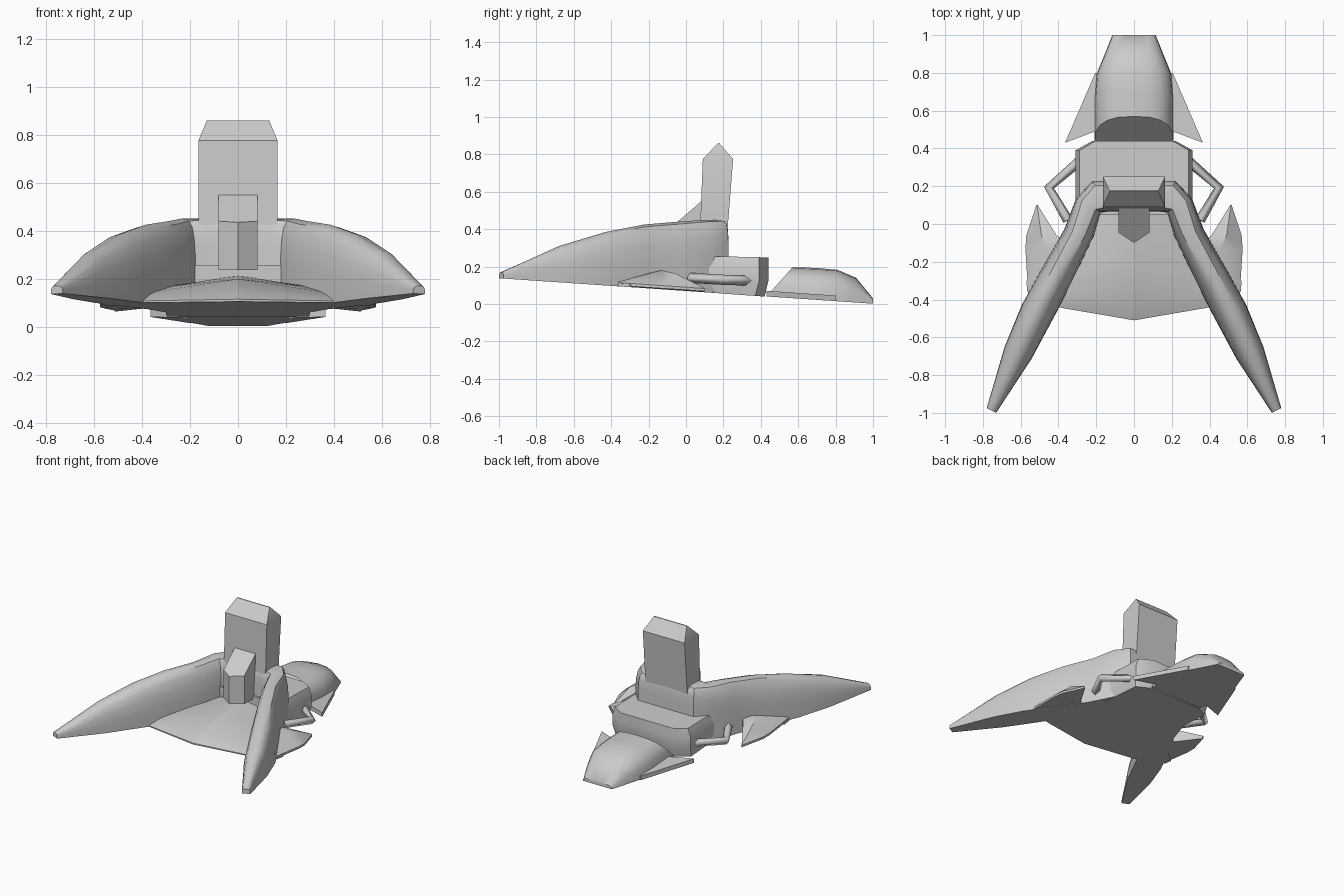
import bpy, bmesh, math

if "Cube" in bpy.data.objects:
    bpy.data.objects.remove(bpy.data.objects["Cube"])


def belly_z(y):
    # every underside lies on one gently tilted plane
    return 0.07 - 0.068 * y


def finish(ob, angle, mirror):
    bpy.context.collection.objects.link(ob)
    if mirror:
        m = ob.modifiers.new("mirror", 'MIRROR')
        m.use_clip = True
    bpy.ops.object.select_all(action='DESELECT')
    ob.select_set(True)
    bpy.context.view_layer.objects.active = ob
    if angle:
        bpy.ops.object.shade_smooth_by_angle(angle=math.radians(angle))
    return ob


def loft(name, rings, angle=0, mirror=False, cap_start=True, cap_end=True):
    bm = bmesh.new()
    vs = [[bm.verts.new(p) for p in r] for r in rings]
    n = len(rings[0])
    for a, b in zip(vs, vs[1:]):
        for i in range(n):
            j = (i + 1) % n
            bm.faces.new((a[i], a[j], b[j], b[i]))
    if cap_start:
        bm.faces.new(vs[0])
    if cap_end:
        bm.faces.new(vs[-1])
    bmesh.ops.recalc_face_normals(bm, faces=bm.faces)
    # an open end confuses the recalculation least when checked by volume
    if bm.calc_volume(signed=True) < 0:
        bmesh.ops.reverse_faces(bm, faces=bm.faces)
    me = bpy.data.meshes.new(name)
    bm.to_mesh(me)
    bm.free()
    return finish(bpy.data.objects.new(name, me), angle, mirror)


def arch(a, b, top, e, n=10):
    # arched section standing on the belly plane between points a and b
    pts = []
    for i in range(n + 1):
        t = math.pi * i / n
        c = math.cos(t)
        u = (1 - math.copysign(abs(c) ** e, c)) / 2
        x, y = (a[k] + (b[k] - a[k]) * u for k in (0, 1))
        s = max(math.sin(t), 0) ** e if 0 < i < n else 0
        z0 = belly_z(y)
        pts.append((x, y, z0 + (top - z0) * s))
    return pts


# Swept wings joined by the central cowl
sections = [
    ((0.00, 0.065), (0.00, 0.228), 0.45, 0.25),
    ((0.13, 0.065), (0.22, 0.228), 0.45, 0.30),
    ((0.175, 0.06), (0.305, 0.14), 0.45, 0.50),
    ((0.21, -0.06), (0.37, -0.03), 0.44, 0.70),
    ((0.29, -0.23), (0.48, -0.22), 0.425, 0.75),
    ((0.39, -0.43), (0.595, -0.43), 0.385, 0.80),
    ((0.54, -0.71), (0.685, -0.65), 0.31, 0.80),
    ((0.73, -1.00), (0.78, -0.975), 0.17, 0.60),
]
loft("wings", [arch(*s) for s in sections], 40, True, cap_start=False)

# Belly plate between the wings
rows = [(-0.51, 0.0, -0.36, 0.565, 0.01), (-0.42, 0.0, -0.3, 0.57, 0.055),
        (-0.20, 0.0, -0.15, 0.40, 0.115), (0.10, 0.0, 0.10, 0.31, 0.15)]


def plate_ring(y0, x0, y1, x1, h):
    xm, ym = 0.41 * x1 / 0.565, y0 + (y1 - y0) * 0.47
    line = [(x0, y0, h), (xm, ym, h * 0.75), (x1, y1, 0.015)]
    low = [(x, y, belly_z(y)) for x, y, _ in line]
    return low + [(x, y, belly_z(y) + t) for x, y, t in reversed(line)]


loft("belly_plate", [plate_ring(*r) for r in rows], 35, True)

# Winglets beside the belly: y, inner x, outer x, top z
stations = [(-0.37, 0.42, 0.56, 0.125), (-0.13, 0.34, 0.575, 0.18),
            (-0.06, 0.41, 0.57, 0.165), (0.10, 0.51, 0.517, 0.085)]
loft("side_winglets", [[(xi, y, belly_z(y)), (xo, y, belly_z(y) + 0.005),
                        (xo, y, belly_z(y) + 0.02), ((xi + xo) / 2, y, zt),
                        (xi, y, zt)] for y, xi, xo, zt in stations], 35, True)

# Rear hull block
outline = [(0.31, 0.05), (0.31, 0.39), (0.22, 0.44),
           (-0.22, 0.44), (-0.31, 0.39), (-0.31, 0.05)]
rings = []
for s, z in ((0.96, None), (1, 0.13), (1, 0.20), (0.93, 0.258)):
    rings.append([(x * s, y - (0.02 if z is None and y > 0.1 else 0),
                   belly_z(y) if z is None else z - 0.04 * max(y - 0.2, 0))
                  for x, y in outline])
loft("rear_hull", rings, 35)

# Tall tower with a ridged top
tower = [(0.40, 0.165, 0.075, 0.222), (0.775, 0.165, 0.09, 0.252),
         (0.86, 0.13, 0.171, 0.178)]
loft("tower", [[(-w, a, z), (w, a, z), (w, b, z), (-w, b, z)]
               for z, w, a, b in tower], 30)

# Five-sided block in front of the tower, with a sloping top
foot = [(-0.082, 0.082, 0.55), (-0.082, -0.045, 0.44), (0, -0.1, 0.435),
        (0.082, -0.045, 0.44), (0.082, 0.082, 0.55)]
loft("front_block", [[(x, y, 0.237) for x, y, _ in foot], foot], 40)

# Tail pod: base y, half width, crest y, crest z
pod = [(0.43, 0.21, 0.57, 0.197), (0.66, 0.21, 0.70, 0.193),
       (0.79, 0.20, 0.81, 0.183), (0.90, 0.155, 0.91, 0.14),
       (1.0, 0.115, 1.0, 0.03)]
rings = []
for y, w, yc, zc in pod:
    ring = []
    for x, yy, z in arch((-w, y), (w, y), zc, 0.75):
        f = (z - belly_z(y)) / (zc - belly_z(y))
        ring.append((x, y + (yc - y) * f, max(z, 0)))
    rings.append(ring)
loft("tail_pod", rings, 40)

# Flat fins on the tail pod
fin = [(0.18, 0.50), (0.365, 0.43), (0.205, 0.80), (0.18, 0.80)]
loft("tail_fins", [[(x, y, belly_z(y)) for x, y in fin],
                   [(x, y, belly_z(y) + 0.03) for x, y in fin]], 0, True)

# Angular side handles
path = [(0.28, 0.34, 0.125), (0.45, 0.193, 0.13), (0.35, 0.02, 0.14)]
for side, sx in (("right", 1), ("left", -1)):
    cu = bpy.data.curves.new(side + "_handle", 'CURVE')
    cu.dimensions = '3D'
    cu.bevel_depth = 0.027
    cu.bevel_resolution = 0
    cu.use_fill_caps = True
    sp = cu.splines.new('POLY')
    sp.points.add(len(path) - 1)
    for p, (x, y, z) in zip(sp.points, path):
        p.co = (x * sx, y, z, 1)
    finish(bpy.data.objects.new(side + "_handle", cu), 0, False)
